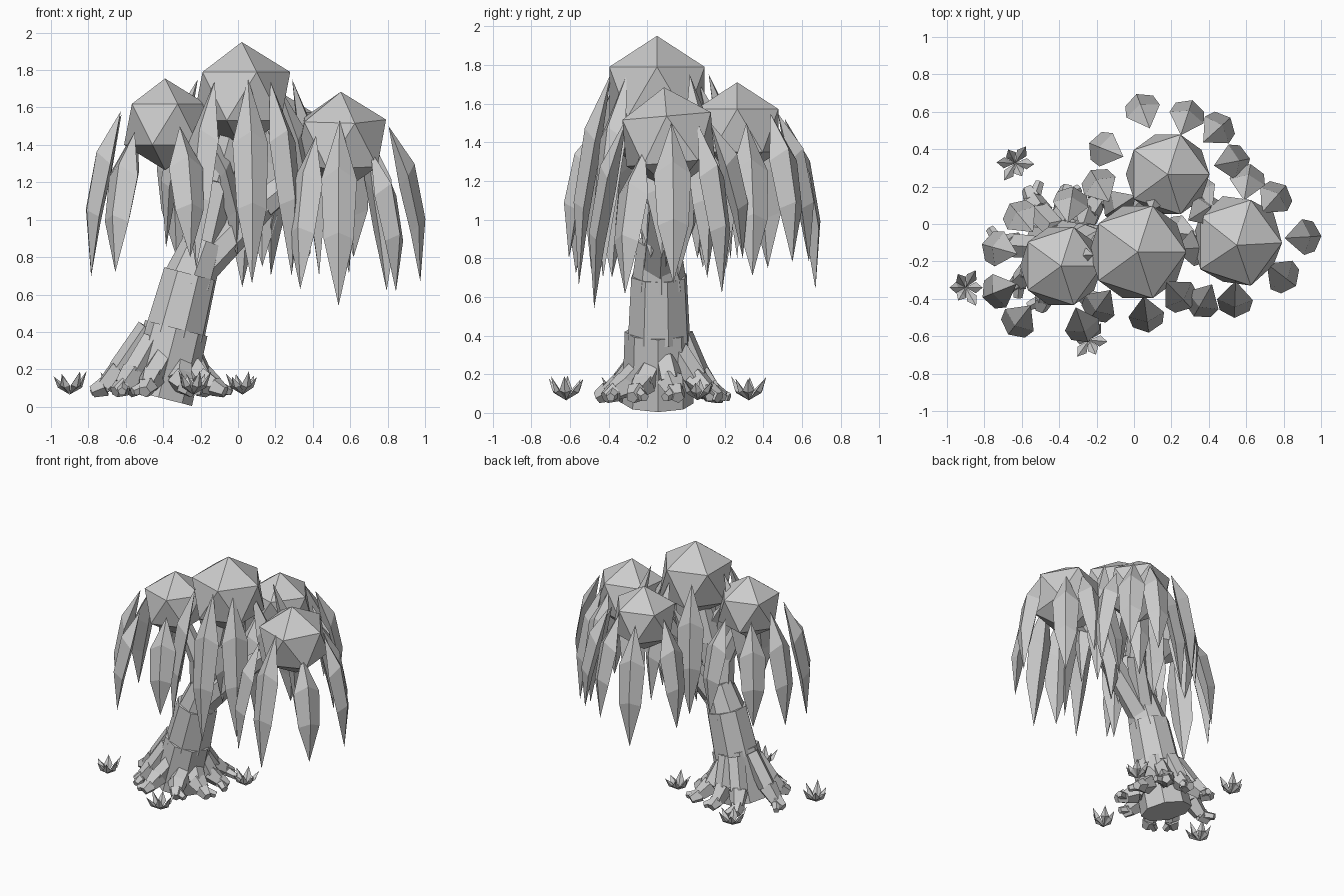
import bpy, bmesh, math, random
from mathutils import Vector, Matrix

cube = bpy.data.objects.get("Cube")
if cube:
    bpy.data.objects.remove(cube)
random.seed(4)

mat = bpy.data.materials.new("plain_grey")
mat.use_nodes = True
GREY = (0.6, 0.6, 0.6, 1)
mat.diffuse_color = GREY
mat.node_tree.nodes["Principled BSDF"].inputs["Base Color"].default_value = GREY
UP = Vector((0, 0, 1))


def finish(bm, name):
    bmesh.ops.recalc_face_normals(bm, faces=bm.faces)
    me = bpy.data.meshes.new(name)
    bm.to_mesh(me)
    bm.free()
    me.materials.append(mat)
    ob = bpy.data.objects.new(name, me)
    bpy.context.collection.objects.link(ob)
    return ob


def cone(bm, p, q, r1, r2, sides, spin=0.0):
    """Capped tapered cylinder from p to q."""
    p, q = Vector(p), Vector(q)
    d = q - p
    m = (Matrix.Translation((p + q) / 2) @ d.to_track_quat('Z', 'Y').to_matrix().to_4x4()
         @ Matrix.Rotation(spin, 4, 'Z'))
    bmesh.ops.create_cone(bm, cap_ends=True, segments=sides, radius1=r1, radius2=r2,
                          depth=d.length, matrix=m)


def chain(bm, points, radii, sides):
    """Overlapping tapered pieces, each a little wider than the one before ends."""
    for i in range(len(points) - 1):
        cone(bm, points[i], points[i + 1], radii[i], radii[i + 1] * 0.92, sides, i * 0.4)


def blade(bm, start, rings, end):
    """Closed leaf: a point, four-sided rings, a point."""
    a, b = bm.verts.new(start), bm.verts.new(end)
    loops = [[bm.verts.new(p) for p in ring] for ring in rings]
    for j in range(4):
        k = (j + 1) % 4
        bm.faces.new((a, loops[0][j], loops[0][k]))
        bm.faces.new((b, loops[-1][k], loops[-1][j]))
        for lo, hi in zip(loops, loops[1:]):
            bm.faces.new((lo[j], hi[j], hi[k], lo[k]))


def frond(bm, mid, hub, top, bottom):
    """Hanging diamond-section leaf that bends away from its crown."""
    out = Vector((mid[0] - hub[0], mid[1] - hub[1], 0)).normalized()
    side = Vector((-out.y, out.x, 0))

    def at(t, lean):
        return Vector((mid[0], mid[1], top + (bottom - top) * t)) + out * lean

    rings = []
    for t, lean, wide, tilt in [(.32, .004, .096, .065), (.64, .062, .08, .035)]:
        c, thick = at(t, lean), out * .04 + UP * tilt
        rings.append([c + thick, c + side * wide, c - thick, c - side * wide])
    blade(bm, at(0, -.095), rings, at(1, .075))


# Crowns: centre, radius, tilt, then fronds as (x, y, top, bottom)
crowns = {
    "middle": ((0.02, -0.15, 1.66), 0.29, 0, [
        (.235, -.375, 1.75, .70), (.065, -.48, 1.76, .66), (-.18, -.43, 1.74, .74),
        (-.31, -.17, 1.75, .85), (-.18, .20, 1.75, .80), (.31, -.13, 1.72, .80),
        (.37, .07, 1.75, .70), (.12, .16, 1.70, .80)]),
    "right": ((-0.39, -0.225, 1.51), 0.245, 0, [
        (-.28, -.535, 1.50, .80), (-.61, -.51, 1.47, .72), (-.715, -.355, 1.58, .70),
        (-.715, -.135, 1.56, .72), (-.60, .03, 1.50, .75), (-.34, .10, 1.50, .80),
        (-.08, -.19, 1.48, .80)]),
    "left": ((0.55, -0.09, 1.415), 0.27, 5, [
        (.605, .22, 1.50, .80), (.745, .13, 1.50, .62), (.90, -.07, 1.50, .67),
        (.785, -.27, 1.37, .615), (.54, -.40, 1.53, .54), (.37, -.405, 1.45, .63),
        (.25, -.05, 1.45, .70), (.36, .15, 1.45, .75)]),
    "back": ((0.18, 0.265, 1.46), 0.25, 0, [
        (.05, .60, 1.52, .64), (.28, .565, 1.55, .78), (.44, .50, 1.55, .78),
        (.52, .33, 1.50, .71), (-.145, .395, 1.55, .75), (-.07, .10, 1.55, .80),
        (.14, -.03, 1.50, .75)]),
}
for name, (c, r, tilt, fronds) in crowns.items():
    bm = bmesh.new()
    m = Matrix.Translation(c) @ Matrix.Rotation(math.radians(tilt), 4, 'X')
    bmesh.ops.create_icosphere(bm, subdivisions=1, radius=r, matrix=m)
    finish(bm, name + "_crown")
    bm = bmesh.new()
    for x, y, top, bottom in fronds:
        frond(bm, (x, y), c, top, bottom)
    finish(bm, name + "_fronds")

# Leaning trunk in stepped sections
bm = bmesh.new()
cone(bm, (-.425, -.145, .05), (-.33, -.145, .42), .185, .172, 8)
cone(bm, (-.34, -.14, .38), (-.255, -.14, .71), .168, .15, 8, .3)
cone(bm, (-.265, -.14, .66), (-.18, -.14, .89), .145, .11, 8, .1)
finish(bm, "trunk")

# Branches up to each crown
bm = bmesh.new()
fork = (-.22, -.14, .72)
for knee, name, r in [((-.10, -.15, 1.2), "middle", .085), ((-.22, -.18, 1.1), "right", .07),
                      ((.13, -.12, 1.08), "left", .085), ((.0, .02, 1.1), "back", .075)]:
    chain(bm, [fork, knee, crowns[name][0]], [r * 1.15, r, r * .6], 6)
finish(bm, "branches")

# Blocky roots: end point and height where the root leaves the trunk
bm = bmesh.new()
centre = Vector((-.40, -.14, 0))
for x, y, h in [(-.78, -.10, .42), (-.66, -.34, .36), (-.50, -.46, .27), (-.25, -.42, .22),
                (-.07, -.28, .22), (-.06, -.04, .28), (-.16, .17, .32), (-.36, .20, .40),
                (-.57, .19, .40)]:
    end = Vector((x, y, .08))
    d = end - centre
    d.z = 0
    start = centre + d.normalized() * .12 + Vector((.04, 0, h))
    knee = centre + d * .6 + Vector((0, 0, .09 + h * .26))
    ankle = centre + d * .82 + Vector((0, 0, .11))
    chain(bm, [start, knee, ankle, end], [.062, .072, .056, .036], 5)
    toe = end + Vector((-d.y, d.x, 0)) * random.choice((-.2, .2))
    cone(bm, ankle, toe, .038, .024, 5)
finish(bm, "roots")

# Small tufts of pointed blades
for i, (x, y) in enumerate([(-.90, -.34), (-.635, .325), (-.24, -.62), (.025, .06)]):
    bm = bmesh.new()
    base = Vector((x, y, .065))
    for k in range(6):
        a = math.tau * k / 6 + i
        out = Vector((math.cos(a), math.sin(a), 0))
        side = Vector((-out.y, out.x, 0)) * .03
        reach = random.uniform(.075, .115)
        mid = base + out * reach * .6 + UP * .05
        thick = UP * .012 - out * .012
        ring = [mid + side, mid + thick, mid - side, mid - thick]
        blade(bm, base, [ring], base + out * reach + UP * random.uniform(.09, .13))
    finish(bm, "grass_tuft_%d" % (i + 1))
